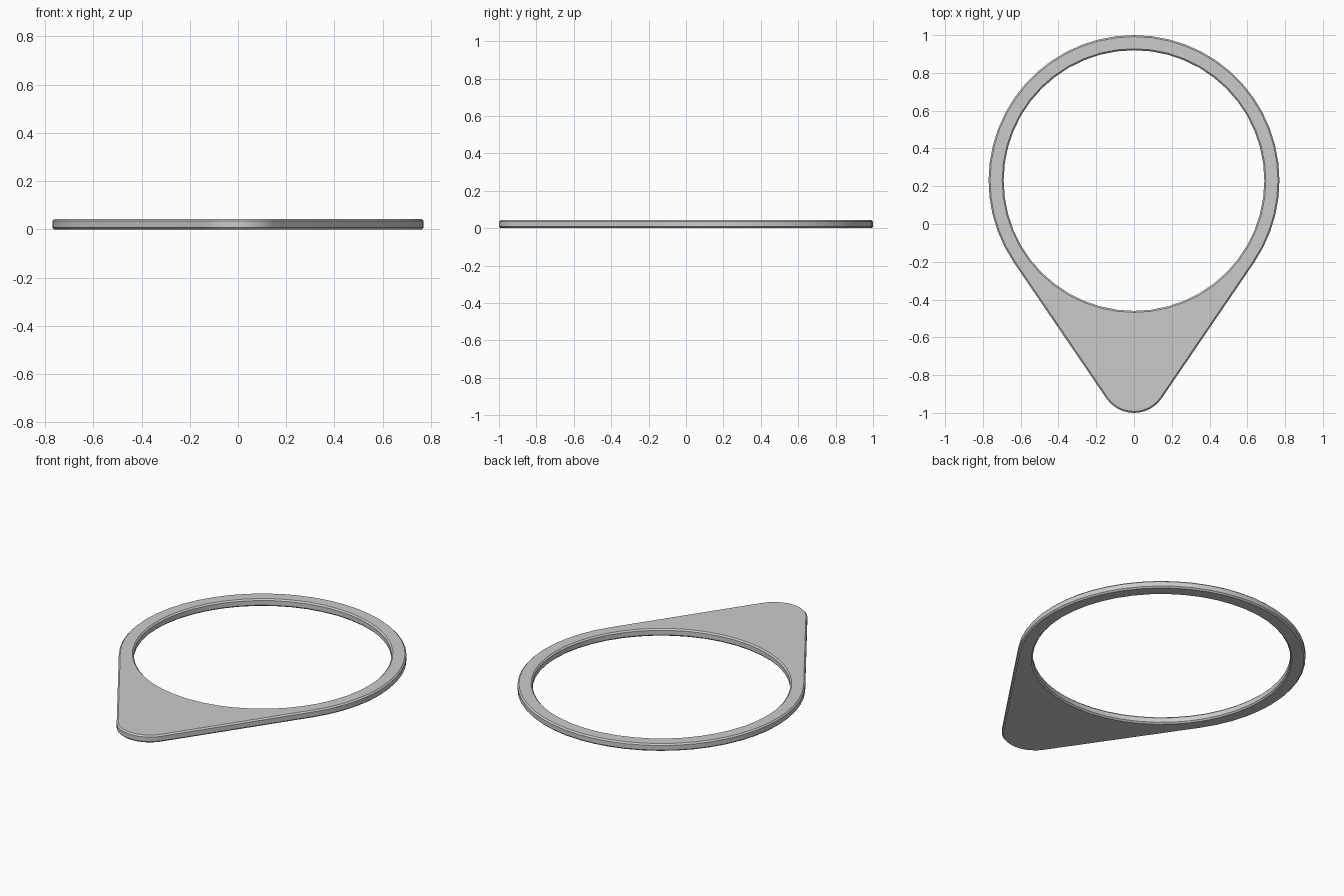
import bpy, bmesh
from math import sin, cos, asin, pi

if "Cube" in bpy.data.objects:
    bpy.data.objects.remove(bpy.data.objects["Cube"])

H, C = 0.043, 0.008                    # thickness and chamfer
RING_Y, R, HOLE = 0.23, 0.77, 0.69     # ring
TIP_R = 0.178                          # rounded tip
TIP_Y = -1 + TIP_R
A = asin((R - TIP_R) / (RING_Y - TIP_Y))   # tangent angle of the straight sides


def arc(cy, r, a0, a1, n):
    return [(r * cos(a0 + (a1 - a0) * i / n), cy + r * sin(a0 + (a1 - a0) * i / n))
            for i in range(n + 1)]


def outer(inset):
    # teardrop: large arc, then small tip arc joined by tangents
    return (arc(RING_Y, R - inset, -A, pi + A, 36)
            + arc(TIP_Y, TIP_R - inset, pi + A, 2 * pi - A, 12))


def hole(inset):
    return arc(RING_Y, HOLE + inset, 0, 2 * pi, 48)[:-1]


bm = bmesh.new()
levels = [(0, C), (C, 0), (H - C, 0), (H, C)]
caps = {0: [], 3: []}

# chamfered outer and inner walls
for outline in (outer, hole):
    rings = [[bm.verts.new((x, y, z)) for x, y in outline(o)] for z, o in levels]
    n = len(rings[0])
    for lo, hi in zip(rings, rings[1:]):
        for i in range(n):
            j = (i + 1) % n
            bm.faces.new((lo[i], lo[j], hi[j], hi[i]))
    for k in caps:
        caps[k] += [bm.edges.get((rings[k][i], rings[k][(i + 1) % n])) for i in range(n)]

# flat top and bottom faces
for edges in caps.values():
    bmesh.ops.triangle_fill(bm, edges=edges, use_beauty=True)
bmesh.ops.recalc_face_normals(bm, faces=bm.faces[:])

mesh = bpy.data.meshes.new("teardrop_ring")
bm.to_mesh(mesh)
bm.free()
ring = bpy.data.objects.new("teardrop_ring", mesh)
bpy.context.collection.objects.link(ring)
bpy.context.view_layer.objects.active = ring
ring.select_set(True)
bpy.ops.object.shade_smooth_by_angle(angle=0.52)
